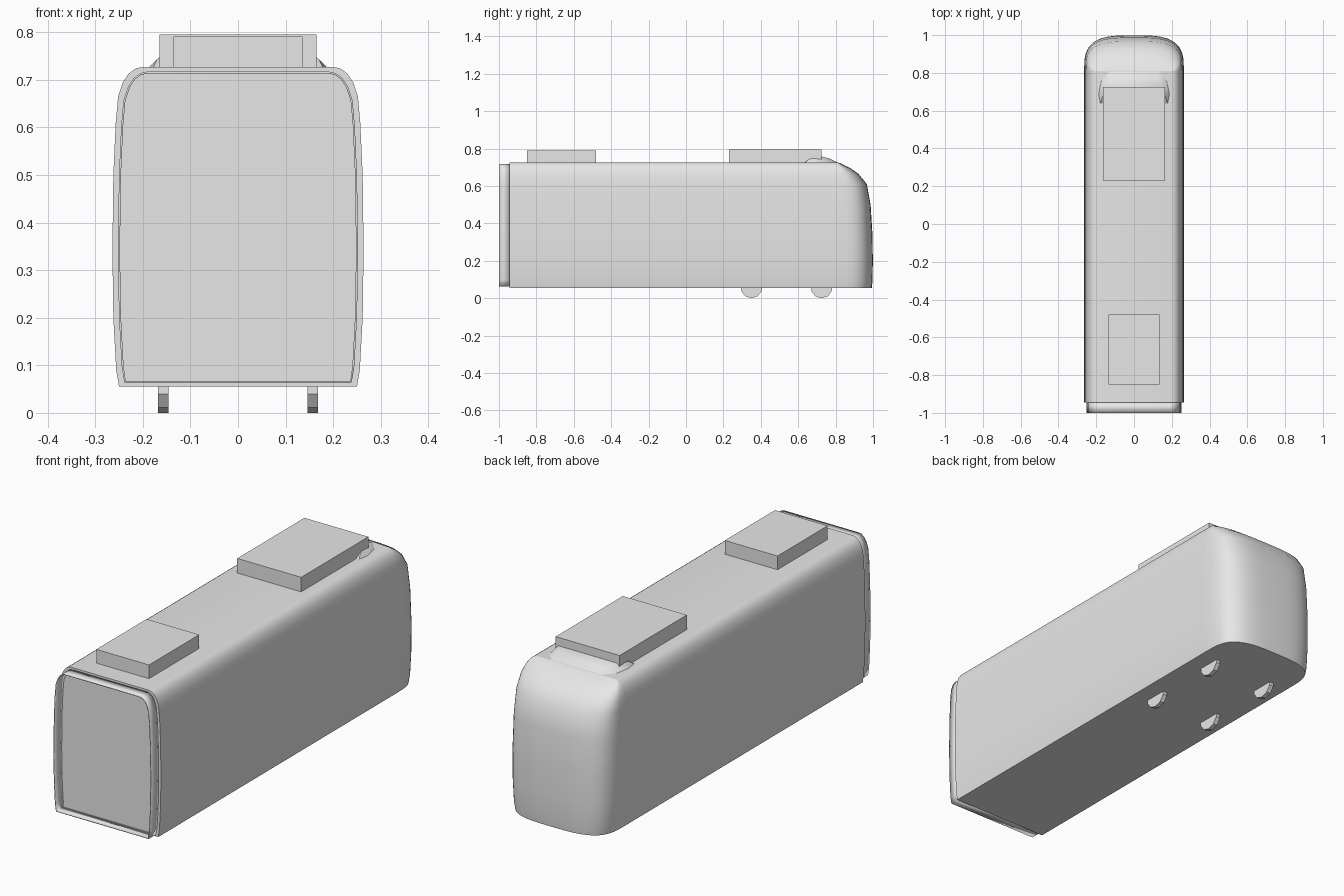
import bpy
import bmesh
import math

cube = bpy.data.objects.get("Cube")
if cube:
    bpy.data.objects.remove(cube, do_unlink=True)

grey = bpy.data.materials.new("light grey")
grey.use_nodes = True
grey.diffuse_color = (0.8, 0.8, 0.8, 1)
grey.node_tree.nodes["Principled BSDF"].inputs["Base Color"].default_value = (0.8, 0.8, 0.8, 1)

# Half section from sill to roof: half width, height, nose length at that height
SECTION = [
    (0.250, 0.055, 0.183), (0.256, 0.090, 0.187), (0.262, 0.200, 0.189),
    (0.264, 0.340, 0.187), (0.262, 0.500, 0.177), (0.257, 0.610, 0.157),
    (0.252, 0.665, 0.112), (0.242, 0.695, 0.070), (0.230, 0.713, 0.035),
    (0.215, 0.724, 0.010), (0.200, 0.727, 0.000),
]
OUTLINE = [(w, z) for w, z, _ in SECTION] + [(-w, z) for w, z, _ in reversed(SECTION)]
NOSE_START = 0.81
BODY_FRONT = -0.945


def finish(name, bm, smooth=False):
    bmesh.ops.recalc_face_normals(bm, faces=bm.faces)
    mesh = bpy.data.meshes.new(name)
    bm.to_mesh(mesh)
    bm.free()
    mesh.materials.append(grey)
    obj = bpy.data.objects.new(name, mesh)
    bpy.context.collection.objects.link(obj)
    if smooth:
        bpy.ops.object.select_all(action="DESELECT")
        obj.select_set(True)
        bpy.context.view_layer.objects.active = obj
        bpy.ops.object.shade_smooth_by_angle(angle=math.radians(35))
    return obj


def tube(name, outline, y0, y1, caps):
    bm = bmesh.new()
    rings = [[bm.verts.new((x, y, z)) for x, z in outline] for y in (y0, y1)]
    n = len(outline)
    for i in range(n):
        j = (i + 1) % n
        bm.faces.new((rings[0][i], rings[0][j], rings[1][j], rings[1][i]))
    if caps:
        for ring in rings:
            bm.faces.new(ring)
    return finish(name, bm, smooth=True)


def box(name, half_x, y0, y1, z0, z1):
    bm = bmesh.new()
    bmesh.ops.create_cube(bm, size=1)
    for v in bm.verts:
        v.co = (v.co.x * 2 * half_x, (y0 + y1) / 2 + v.co.y * (y1 - y0),
                (z0 + z1) / 2 + v.co.z * (z1 - z0))
    return finish(name, bm)


# Main car body
tube("car_body", OUTLINE, BODY_FRONT, NOSE_START, True)

# Open connecting collar at the front end
collar_outline = [(x * 0.955, 0.064 + (z - 0.055) * 0.972) for x, z in OUTLINE]
collar = tube("end_collar", collar_outline, -1.0, BODY_FRONT, False)
shell = collar.modifiers.new("wall", "SOLIDIFY")
shell.thickness = 0.004
shell.offset = -1

# Rounded nose, stacked from rounded plan curves
bm = bmesh.new()
STEPS = 28
POWER = 2 / 3.3
layers = []
for w, z, length in SECTION:
    layer = []
    for k in range(STEPS + 1):
        a = math.pi * k / STEPS
        c, s = math.cos(a), max(math.sin(a), 0)
        x = math.copysign(abs(c) ** POWER, c) * w
        y = NOSE_START + length * (s ** POWER if 0 < k < STEPS else 0)
        layer.append(bm.verts.new((x, y, z)))
    layers.append(layer)
for low, high in zip(layers, layers[1:]):
    for k in range(STEPS):
        bm.faces.new((low[k], low[k + 1], high[k + 1], high[k]))
bm.faces.new(layers[0])
finish("nose", bm, smooth=True)

# Roof equipment boxes
box("roof_box_large", 0.165, 0.23, 0.725, 0.72, 0.795)
box("roof_box_small", 0.136, -0.85, -0.48, 0.72, 0.791)

# Sloped fairing between the large roof box and the nose
bm = bmesh.new()
for x, y, z in [(0.18, 0.63, 0.722), (0.17, 0.66, 0.744), (0.165, 0.70, 0.746),
                (0.15, 0.73, 0.757), (0.19, 0.69, 0.724), (0.175, 0.76, 0.724),
                (0.13, 0.77, 0.746), (0.13, 0.83, 0.715)]:
    for side in (-1, 1):
        bm.verts.new((side * x, y, z))
bmesh.ops.convex_hull(bm, input=bm.verts)
finish("roof_fairing", bm, smooth=True)

# Wheels
for side, label in ((1, "left"), (-1, "right")):
    for row, y in (("inner", 0.35), ("outer", 0.725)):
        bm = bmesh.new()
        rim = [(0.058 * math.cos(a), 0.055 + 0.058 * math.sin(a))
               for a in (math.radians(36 * i + 18) for i in range(10))]
        lowest = min(z for _, z in rim)
        ends = [[bm.verts.new((side * 0.157 + dx, y + dy, max(z - lowest, 0)))
                 for dy, z in rim] for dx in (-0.011, 0.011)]
        for i in range(10):
            j = (i + 1) % 10
            bm.faces.new((ends[0][i], ends[0][j], ends[1][j], ends[1][i]))
        for ring in ends:
            bm.faces.new(ring)
        finish(f"{label}_{row}_wheel", bm)
